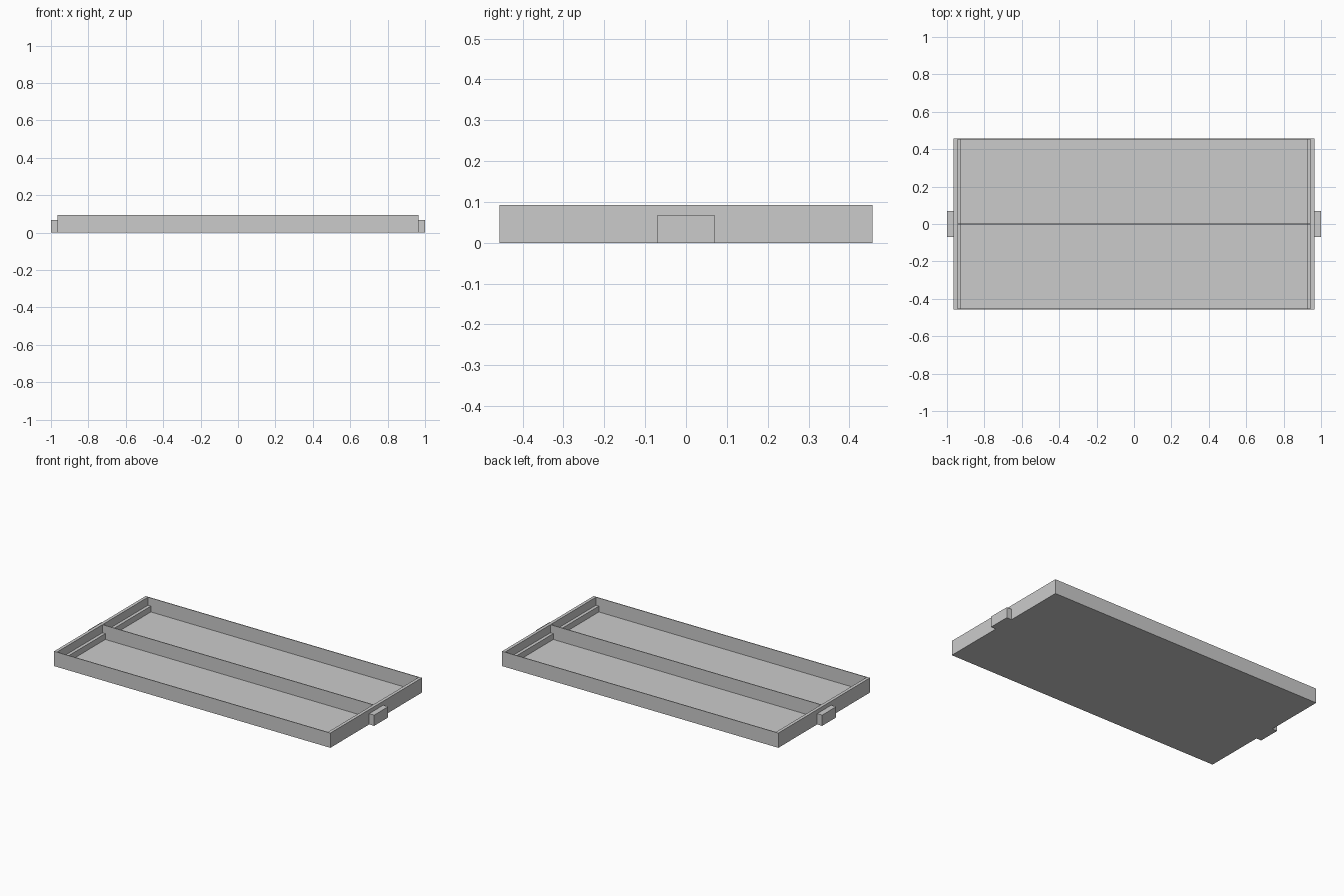
import bpy

cube = bpy.data.objects.get("Cube")
if cube:
    bpy.data.objects.remove(cube, do_unlink=True)

# Single plain grey finish
grey = bpy.data.materials.new("plain_grey")
grey.use_nodes = True
COLOUR = (0.6, 0.6, 0.6, 1)
grey.diffuse_color = COLOUR
grey.node_tree.nodes["Principled BSDF"].inputs["Base Color"].default_value = COLOUR


def box(name, x, y, z):
    """Axis-aligned box from (min, max) ranges."""
    bpy.ops.mesh.primitive_cube_add(size=1)
    ob = bpy.context.object
    ob.name = name
    ob.location = [(a + b) / 2 for a, b in (x, y, z)]
    ob.scale = [b - a for a, b in (x, y, z)]
    bpy.ops.object.transform_apply(location=True, scale=True)
    ob.data.materials.append(grey)
    return ob


def span(a, b, side):
    return tuple(sorted((a * side, b * side)))


HALF_X, HALF_Y, TOP = 0.965, 0.457, 0.093   # tray outer size
END, SHEET = 0.02, 0.005                    # end wall and sheet thickness
INNER_X, INNER_Y = HALF_X - END, HALF_Y - SHEET

# Floor sheet and long centre divider
box("floor", (-INNER_X, INNER_X), (-INNER_Y, INNER_Y), (0, SHEET))
box("divider", (-INNER_X, INNER_X), (-SHEET / 2, SHEET / 2), (SHEET, TOP))

for side, x_name, y_name in ((1, "left", "back"), (-1, "right", "front")):
    # Thin long wall
    box(y_name + "_wall", (-INNER_X, INNER_X), span(INNER_Y, HALF_Y, side), (0, TOP))
    # Thick end wall with its outer handle block
    box(x_name + "_end_wall", span(INNER_X, HALF_X, side), (-HALF_Y, HALF_Y), (0, TOP))
    box(x_name + "_handle", span(HALF_X, 1, side), (-0.07, 0.07), (0, 0.068))
    # Low inner ledges, one in each compartment
    for half, label in ((1, "back"), (-1, "front")):
        box(f"{x_name}_{label}_ledge", span(INNER_X - END, INNER_X, side),
            span(SHEET / 2, INNER_Y, half), (SHEET, 0.042))
